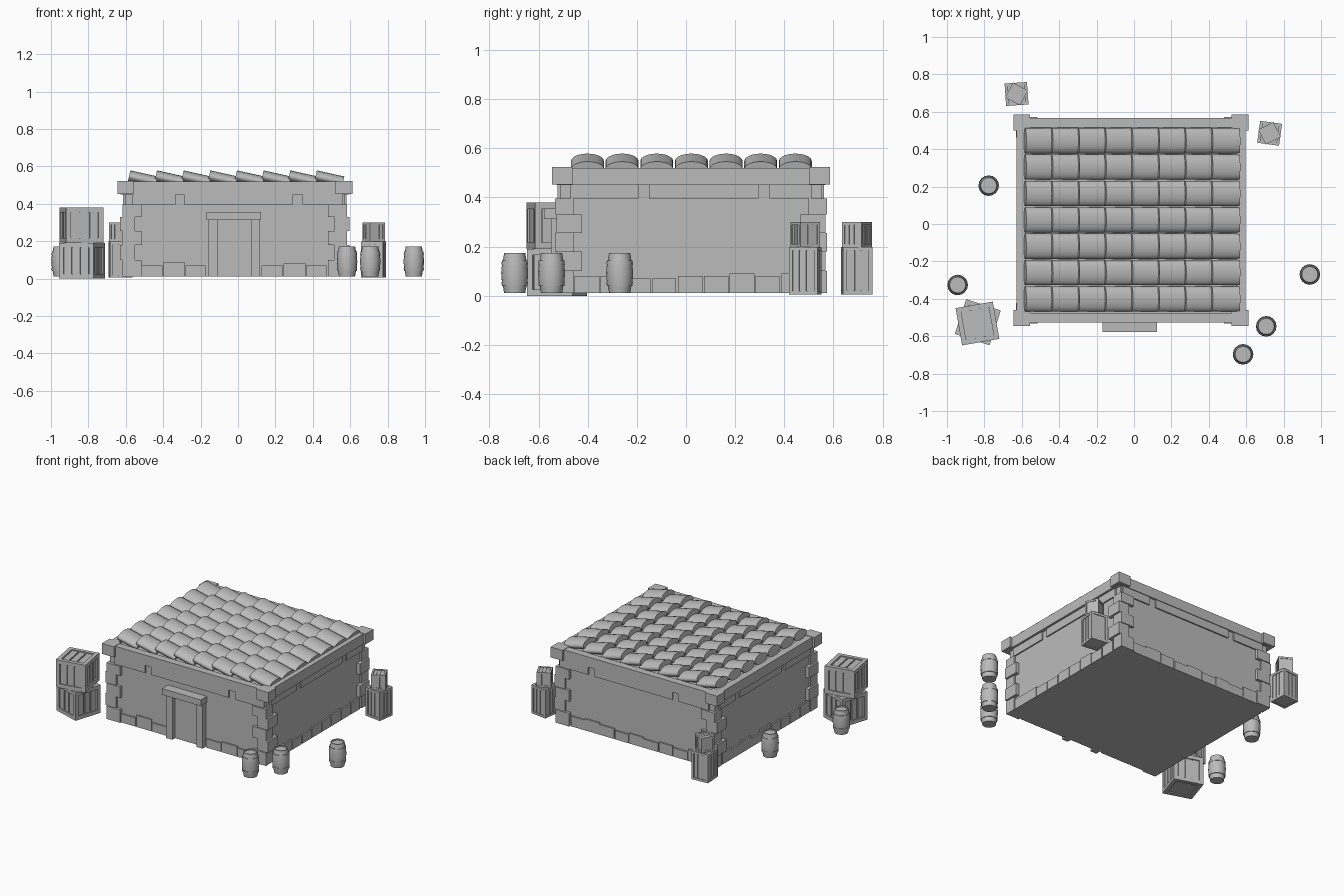
import bpy, bmesh, math, random
from mathutils import Matrix, Vector

if "Cube" in bpy.data.objects:
    bpy.data.objects.remove(bpy.data.objects["Cube"])

random.seed(4)
stone = bpy.data.materials.new("plain grey")
stone.diffuse_color = (0.5, 0.5, 0.5, 1)
stone.use_nodes = True
stone.node_tree.nodes["Principled BSDF"].inputs["Base Color"].default_value = stone.diffuse_color


def finish(bm, name, smooth=False):
    bmesh.ops.recalc_face_normals(bm, faces=bm.faces)
    me = bpy.data.meshes.new(name)
    bm.to_mesh(me)
    bm.free()
    ob = bpy.data.objects.new(name, me)
    bpy.context.collection.objects.link(ob)
    me.materials.append(stone)
    if smooth:
        bpy.context.view_layer.objects.active = ob
        ob.select_set(True)
        bpy.ops.object.shade_smooth_by_angle(angle=math.radians(40))
        ob.select_set(False)
    return ob


def box(bm, x0, x1, y0, y1, z0, z1, mat=Matrix()):
    m = (mat @ Matrix.Translation(((x0 + x1) / 2, (y0 + y1) / 2, (z0 + z1) / 2))
         @ Matrix.Diagonal((x1 - x0, y1 - y0, z1 - z0, 1)))
    bmesh.ops.create_cube(bm, size=1, matrix=m)


# House outline
CX, CY = -0.017, 0.02
HX, HY = 0.588, 0.533
BASE = 0.016
X0, X1, Y0, Y1 = CX - HX, CX + HX, CY - HY, CY + HY

bm = bmesh.new()
box(bm, X0, X1, Y0, Y1, BASE, 0.515)
finish(bm, "walls")

# Cornice ring with corner blocks
bm = bmesh.new()
ox, oy, w = 0.612, 0.547, 0.05
for s in (-1, 1):
    a, b = sorted((CX + s * ox, CX + s * (ox - w)))
    box(bm, a, b, CY - oy, CY + oy, 0.455, 0.525)
    a, b = sorted((CY + s * oy, CY + s * (oy - w)))
    box(bm, CX - ox, CX + ox, a, b, 0.455, 0.525)
finish(bm, "cornice")
bm = bmesh.new()
for sx in (-1, 1):
    for sy in (-1, 1):
        x, y = CX + sx * 0.583, CY + sy * 0.523
        box(bm, x - 0.045, x + 0.045, y - 0.042, y + 0.042, 0.457, 0.528)
finish(bm, "cornice_corners")

# Split band under the cornice, on all four walls
bm = bmesh.new()
for a, b in ((-0.565, -0.335), (-0.29, 0.295), (0.345, 0.56)):
    box(bm, a, b, Y0 - 0.009, Y0 + 0.02, 0.40, 0.458)
    box(bm, a, b, Y1 - 0.02, Y1 + 0.009, 0.40, 0.458)
for a, b in ((-0.47, -0.193), (-0.15, 0.295), (0.34, 0.51)):
    box(bm, X0 - 0.009, X0 + 0.02, a, b, 0.40, 0.458)
    box(bm, X1 - 0.02, X1 + 0.009, a, b, 0.40, 0.458)
finish(bm, "band")

# Corner stones, alternating long and short
bm = bmesh.new()
levels = (BASE, 0.105, 0.185, 0.26, 0.335, 0.40)
for sx in (-1, 1):
    for sy in (-1, 1):
        for i in range(5):
            odd = i % 2
            ex, ey = (0.025, 0.014) if odd else (0.012, 0.02)
            lx, ly = (0.055, 0.09) if odd else (0.09, 0.055)
            xs = sorted((CX + sx * (HX + ex), CX + sx * (HX - lx)))
            ys = sorted((CY + sy * (HY + ey), CY + sy * (HY - ly)))
            box(bm, *xs, *ys, levels[i], levels[i + 1])
finish(bm, "corner_stones")

# Foundation stones along each wall
bm = bmesh.new()


def stone_row(start, end, place):
    n = round((end - start) / 0.108)
    step = (end - start) / n
    for i in range(n):
        a = start + i * step
        top = random.choice((0.075, 0.085, 0.095))
        place(a, a + step * random.uniform(0.92, 1), top)


for a, b in ((X0 + 0.09, -0.165), (0.125, X1 - 0.09)):
    stone_row(a, b, lambda p, q, t: box(bm, p, q, Y0 - 0.01, Y0 + 0.02, BASE, t))
stone_row(X0 + 0.09, X1 - 0.09,
          lambda p, q, t: box(bm, p, q, Y1 - 0.02, Y1 + 0.01, BASE, t))
stone_row(Y0 + 0.06, Y1 - 0.06,
          lambda p, q, t: box(bm, X0 - 0.01, X0 + 0.02, p, q, BASE, t))
stone_row(Y0 + 0.06, Y1 - 0.06,
          lambda p, q, t: box(bm, X1 - 0.02, X1 + 0.01, p, q, BASE, t))
finish(bm, "foundation_stones")

# Doorway
bm = bmesh.new()
box(bm, -0.157, -0.11, Y0 - 0.037, Y0 + 0.02, BASE, 0.318)
box(bm, 0.072, 0.117, Y0 - 0.037, Y0 + 0.02, BASE, 0.318)
finish(bm, "door_posts")
bm = bmesh.new()
box(bm, -0.168, 0.124, -0.578, Y0 + 0.02, 0.318, 0.36)
finish(bm, "door_lintel")
bm = bmesh.new()
box(bm, -0.11, 0.072, Y0 - 0.008, Y0 + 0.02, BASE, 0.318)
finish(bm, "door")

# Roof tiles: flattened tilted barrels in overlapping rows
bm = bmesh.new()
for r in range(7):
    for c in range(8):
        m = (Matrix.Translation((-0.509 + 0.1425 * c, 0.022 + 0.141 * (r - 3), 0.537))
             @ Matrix.Rotation(math.radians(12.5), 4, 'Y')
             @ Matrix.Diagonal((1, 0.067, 0.031, 1))
             @ Matrix.Rotation(math.pi / 2, 4, 'Y'))
        bmesh.ops.create_cone(bm, cap_ends=True, segments=20, radius1=1, radius2=1,
                              depth=0.15, matrix=m)
finish(bm, "roof_tiles", True)


# Barrels: lathed profile with hoops and a sunken lid
def barrel(x, y, name):
    bm = bmesh.new()
    prof = [(0, 0.016), (0.043, 0.016), (0.048, 0.045), (0.052, 0.045), (0.054, 0.062),
            (0.052, 0.062), (0.055, 0.097), (0.052, 0.132), (0.054, 0.132), (0.052, 0.149),
            (0.048, 0.149), (0.043, 0.178), (0.037, 0.178), (0.037, 0.17), (0, 0.17)]
    vs = [bm.verts.new((x + r, y, z)) for r, z in prof]
    es = [bm.edges.new(p) for p in zip(vs, vs[1:])]
    bmesh.ops.spin(bm, geom=vs + es, cent=(x, y, 0), axis=(0, 0, 1),
                   angle=math.tau, steps=16)
    bmesh.ops.remove_doubles(bm, verts=bm.verts, dist=1e-4)
    finish(bm, name, True)


for i, (x, y) in enumerate(((-0.777, 0.205), (-0.943, -0.326), (0.94, -0.27),
                            (0.707, -0.547), (0.583, -0.697))):
    barrel(x, y, f"barrel_{i + 1}")


# Crates: recessed planked core with a bar on each of the twelve edges
def crate(x, y, z0, z1, size, angle, name):
    bm = bmesh.new()
    m = Matrix.Translation((x, y, 0)) @ Matrix.Rotation(math.radians(angle), 4, 'Z')
    h, t, d = size / 2, size * 0.13, size * 0.07
    box(bm, -h + d, h - d, -h + d, h - d, z0 + d / 2, z1 - d, m)
    for s in (-1, 1):
        a, b = sorted((s * h, s * (h - t)))
        for u in (-1, 1):
            p, q = sorted((u * h, u * (h - t)))
            box(bm, a, b, p, q, z0, z1, m)
        for lo, hi in ((z0, z0 + t), (z1 - t, z1)):
            box(bm, a, b, -h + t, h - t, lo, hi, m)
            box(bm, -h + t, h - t, a, b, lo, hi, m)
    # Planks on the sides and lid
    k = h - t
    for i in range(3):
        a = -k + 2 * k * i / 3 + k * 0.06
        b = a + 2 * k / 3 - k * 0.12
        box(bm, a, b, -h + d * 0.5, h - d * 0.5, z0 + t, z1 - t, m)
        box(bm, -h + d * 0.5, h - d * 0.5, a, b, z0 + t, z1 - t, m)
        box(bm, a, b, -k, k, z1 - d * 1.5, z1 - d * 0.5, m)
    finish(bm, name)


crate(-0.835, -0.525, 0.005, 0.196, 0.195, -18, "large_crate_lower")
crate(-0.837, -0.532, 0.196, 0.384, 0.202, 10, "large_crate_upper")
crate(0.725, 0.485, 0.01, 0.204, 0.118, -8, "right_crate_lower")
crate(0.725, 0.485, 0.204, 0.305, 0.09, 27, "right_crate_upper")
crate(-0.628, 0.695, 0.01, 0.204, 0.12, 4, "back_crate_lower")
crate(-0.628, 0.695, 0.204, 0.305, 0.09, -28, "back_crate_upper")

# Rest the lowest point on the ground
bpy.context.view_layer.update()
low = min((o.matrix_world @ Vector(c)).z for o in bpy.data.objects for c in o.bound_box)
for o in bpy.data.objects:
    o.location.z -= low
